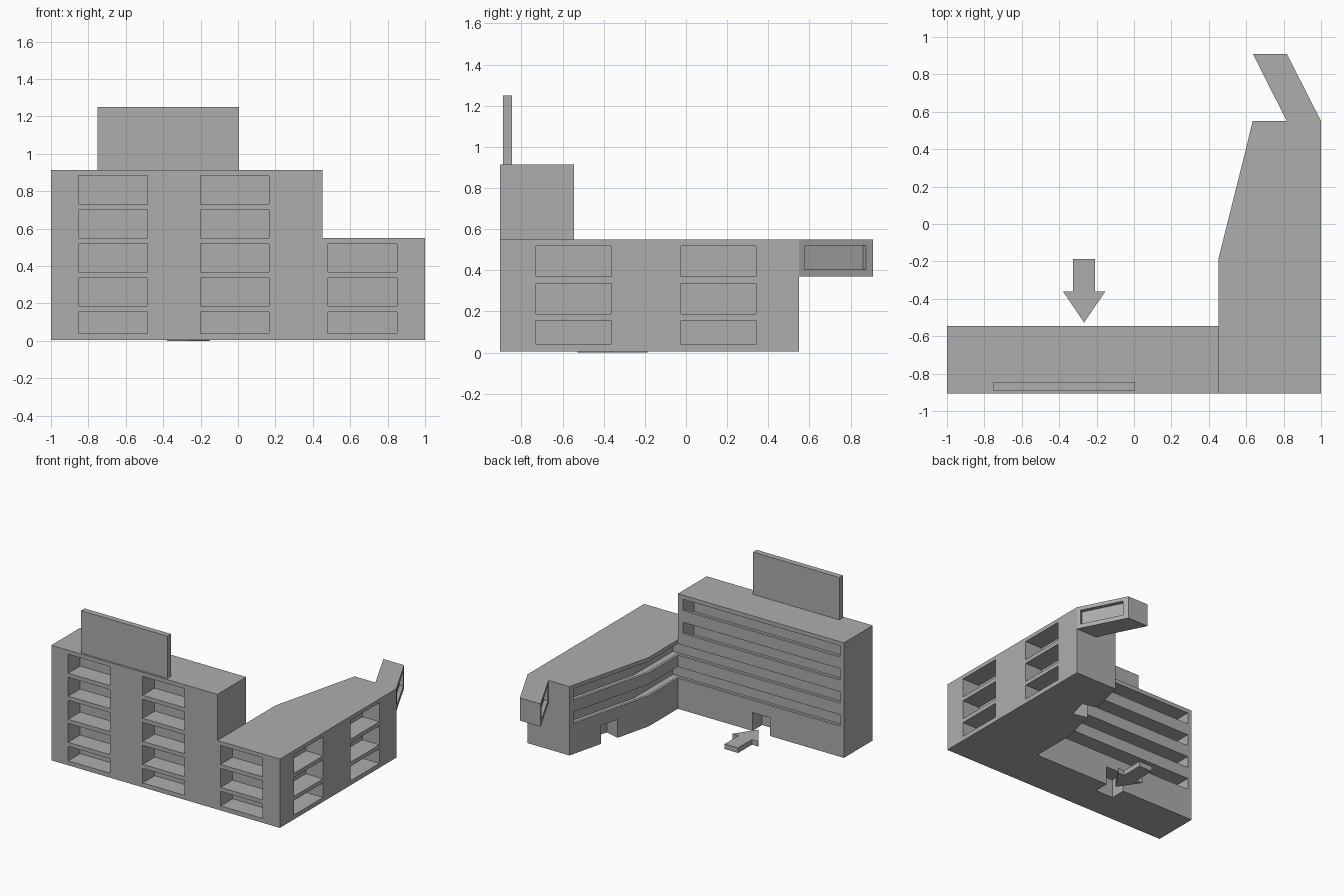
import bpy
import bmesh
from mathutils import Vector

cube = bpy.data.objects.get("Cube")
if cube:
    bpy.data.objects.remove(cube, do_unlink=True)

grey = bpy.data.materials.new("concrete_grey")
grey.use_nodes = True
colour = (0.42, 0.42, 0.42, 1)
grey.diffuse_color = colour
grey.node_tree.nodes["Principled BSDF"].inputs["Base Color"].default_value = colour


def prism(name, outline, z0, z1):
    """Extrude a flat outline between two heights."""
    bm = bmesh.new()
    face = bm.faces.new([bm.verts.new((x, y, z0)) for x, y in outline])
    top = bmesh.ops.extrude_face_region(bm, geom=[face])["geom"]
    for v in top:
        if isinstance(v, bmesh.types.BMVert):
            v.co.z = z1
    bmesh.ops.recalc_face_normals(bm, faces=bm.faces)
    mesh = bpy.data.meshes.new(name)
    bm.to_mesh(mesh)
    bm.free()
    mesh.materials.append(grey)
    obj = bpy.data.objects.new(name, mesh)
    bpy.context.scene.collection.objects.link(obj)
    return obj


def rect(x0, x1, y0, y1):
    return [(x0, y0), (x1, y0), (x1, y1), (x0, y1)]


def offset(path, d):
    """Shift an open path to its right, with mitred corners."""
    pts = [Vector(p) for p in path]
    dirs = [(b - a).normalized() for a, b in zip(pts, pts[1:])]
    sides = [Vector((v.y, -v.x)) for v in dirs]
    shifted = []
    for i, p in enumerate(pts):
        n = sides[max(i - 1, 0)] + sides[min(i, len(sides) - 1)]
        n.normalize()
        shifted.append(tuple(p + n * d / n.dot(sides[min(i, len(sides) - 1)])))
    return shifted


def strip(path, near, far):
    return offset(path, near) + offset(path, far)[::-1]


def part_of(a, b, t0, t1):
    a, b = Vector(a), Vector(b)
    return [tuple(a.lerp(b, t)) for t in (t0, t1)]


def carve(obj, cuts):
    """Cut each (outline, z0, z1) prism out of an object."""
    helpers = []
    for outline, z0, z1 in cuts:
        cutter = prism("cutter", outline, z0, z1)
        cutter.hide_render = True
        mod = obj.modifiers.new("cut", "BOOLEAN")
        mod.operation = "DIFFERENCE"
        mod.solver = "EXACT"
        mod.object = cutter
        helpers.append(cutter)
    bpy.context.view_layer.update()
    deps = bpy.context.evaluated_depsgraph_get()
    mesh = bpy.data.meshes.new_from_object(obj.evaluated_get(deps))
    obj.modifiers.clear()
    obj.data = mesh
    for h in helpers:
        bpy.data.objects.remove(h, do_unlink=True)


# Main dimensions
FRONT, BACK, JOIN = -0.905, -0.545, 0.453
BASE, LOW, HIGH = 0.005, 0.55, 0.915
DEPTH, STOREY = 0.15, 0.182
bend, wing_end = (JOIN, -0.18), (0.635, 0.55)


def storey(i):
    """Floor and ceiling height of the rooms on one storey."""
    return (0.04 if i == 0 else 0.005 + STOREY * i), 0.155 + STOREY * i


# Open rooms on the street sides
def front_rooms(x0, count):
    return [(rect(x0, x0 + 0.367, FRONT - 0.1, FRONT + DEPTH), *storey(i)) for i in range(count)]


def side_rooms(y0):
    return [(rect(1 - DEPTH, 1.1, y0, y0 + 0.365), *storey(i)) for i in range(3)]


# Corridors behind a parapet, running around the courtyard
def corridor(path, i):
    floor, ceiling = storey(i)
    return [(strip(path, 0.02, 0.14), floor, ceiling),
            (strip(path, -0.02, 0.03), floor + 0.06, ceiling)]


long_path = [(-0.965, BACK), (JOIN, BACK), bend, part_of(bend, wing_end, 0, 0.95)[1]]
short_path = [(-0.965, BACK), (0.41, BACK)]
shared = corridor(long_path, 1) + corridor(long_path, 2)
upper = corridor(short_path, 3) + corridor(short_path, 4)
main_door = (strip([(-0.355, BACK), (-0.2, BACK)], -0.05, 0.12), -0.05, 0.15)
wing_door = (strip(part_of(bend, wing_end, 0.39, 0.6), -0.05, 0.12), -0.05, 0.15)

# Tall block
tall = prism("tall_block", rect(-1, JOIN, FRONT, BACK), BASE, HIGH)
carve(tall, front_rooms(-0.852, 5) + front_rooms(-0.2, 5) + shared + upper + [main_door])

# Low wing
wing = prism("low_wing", [(JOIN, FRONT), (1, FRONT), (1, 0.55), wing_end, bend], BASE, LOW)
carve(wing, front_rooms(0.482, 3) + side_rooms(-0.73) + side_rooms(-0.025) + shared + [wing_door])

# Raised angled passage with a shallow window on each long side
outer = [(0.817, 0.91), (1, 0.55)]
inner = [(0.817, 0.55), (0.635, 0.91)]
passage = prism("raised_passage", outer[::-1] + inner[::-1], 0.37, LOW)
carve(passage, [(strip(part_of(*outer, 0.1, 0.93), -0.03, 0.03), 0.405, 0.52),
                (strip(part_of(*inner, 0.07, 0.9), -0.03, 0.03), 0.405, 0.52)])

# Roof board
prism("roof_board", rect(-0.75, 0.005, -0.89, -0.845), HIGH, 1.25)

# Entrance arrow on the ground
prism("entrance_arrow", [(-0.325, -0.187), (-0.325, -0.36), (-0.38, -0.36), (-0.267, -0.527),
                         (-0.153, -0.36), (-0.208, -0.36), (-0.208, -0.187)], 0, 0.04)
